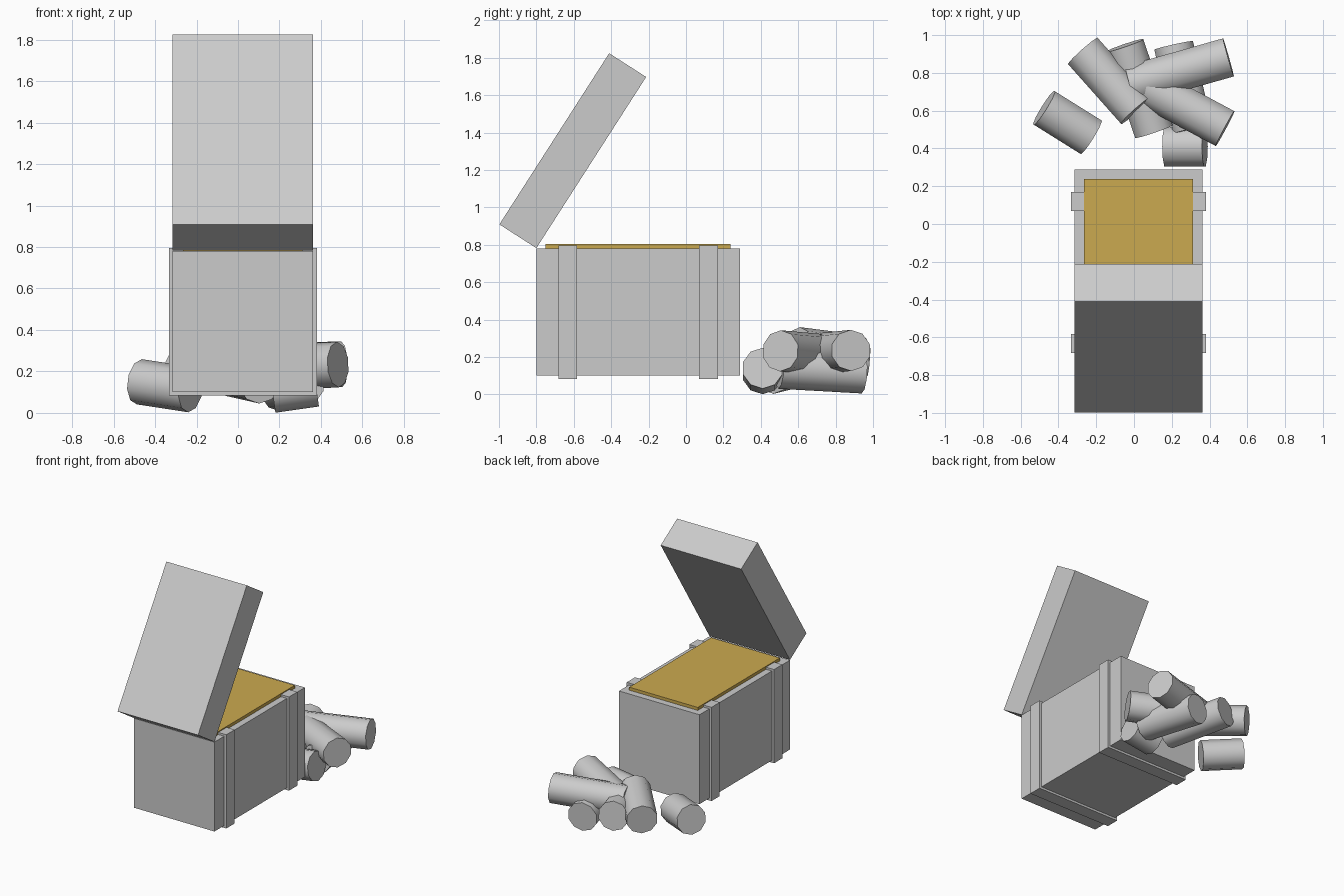
import bpy, math
from mathutils import Vector

if "Cube" in bpy.data.objects:
    bpy.data.objects.remove(bpy.data.objects["Cube"])


def material(name, rgb):
    m = bpy.data.materials.new(name)
    m.diffuse_color = (*rgb, 1)
    m.use_nodes = True
    m.node_tree.nodes["Principled BSDF"].inputs["Base Color"].default_value = m.diffuse_color
    return m


grey = material("plain_grey", (0.6, 0.6, 0.6))
gold = material("gold", (0.6, 0.4, 0.08))


def box(name, lo, hi, mat):
    lo, hi = Vector(lo), Vector(hi)
    bpy.ops.mesh.primitive_cube_add(size=1, location=(lo + hi) / 2)
    o = bpy.context.object
    o.name = name
    o.scale = hi - lo
    bpy.ops.object.transform_apply(location=False, rotation=False, scale=True)
    o.data.materials.append(mat)
    return o


def log(name, a, b, radius=0.11):
    a, b = Vector(a), Vector(b)
    bpy.ops.mesh.primitive_cylinder_add(vertices=10, radius=radius, depth=(b - a).length,
                                        location=(a + b) / 2)
    o = bpy.context.object
    o.name = name
    o.rotation_euler = (b - a).to_track_quat('Z', 'Y').to_euler()
    o.data.materials.append(grey)
    bpy.ops.object.shade_smooth_by_angle(angle=math.radians(40))
    return o


# Chest body with gold filling
X0, X1 = -0.315, 0.362
box("chest_body", (X0, -0.80, 0.10), (X1, 0.288, 0.78), grey)
box("gold_filling", (-0.265, -0.75, 0.70), (0.312, 0.237, 0.803), gold)

# Straps wrapping the chest
for i, y in enumerate((-0.633, 0.12)):
    box(f"strap_{i + 1}", (-0.333, y - 0.05, 0.083), (0.38, y + 0.05, 0.796), grey)

# Opened lid, tilted about the hinge at the front edge
hinge, tip = Vector((0, -0.80, 0.782)), Vector((0, -0.213, 1.697))
run = tip - hinge
lid = box("lid", (X0, 0, 0), (X1, run.length, 0.235), grey)
angle = math.atan2(run.z, run.y)
side = Vector((0, -math.sin(angle), math.cos(angle)))
lid.rotation_euler = (angle, 0, 0)
lid.location = hinge + run / 2 + side * 0.1175 + Vector(((X0 + X1) / 2, 0, 0))

# Log pile behind the chest
logs = [
    ((-0.476, 0.615, 0.15), (-0.228, 0.46, 0.112)),
    ((-0.27, 0.915, 0.21), (0.01, 0.60, 0.25)),
    ((0.50, 0.882, 0.235), (-0.02, 0.735, 0.22)),
    ((0.482, 0.505, 0.233), (0.015, 0.755, 0.21)),
    ((0.165, 0.41, 0.11), (0.375, 0.41, 0.14)),
    ((0.105, 0.49, 0.155), (-0.05, 0.945, 0.19)),
    ((0.31, 0.50, 0.14), (0.21, 0.945, 0.115)),
]
for i, (a, b) in enumerate(logs):
    log(f"log_{i + 1}", a, b)
